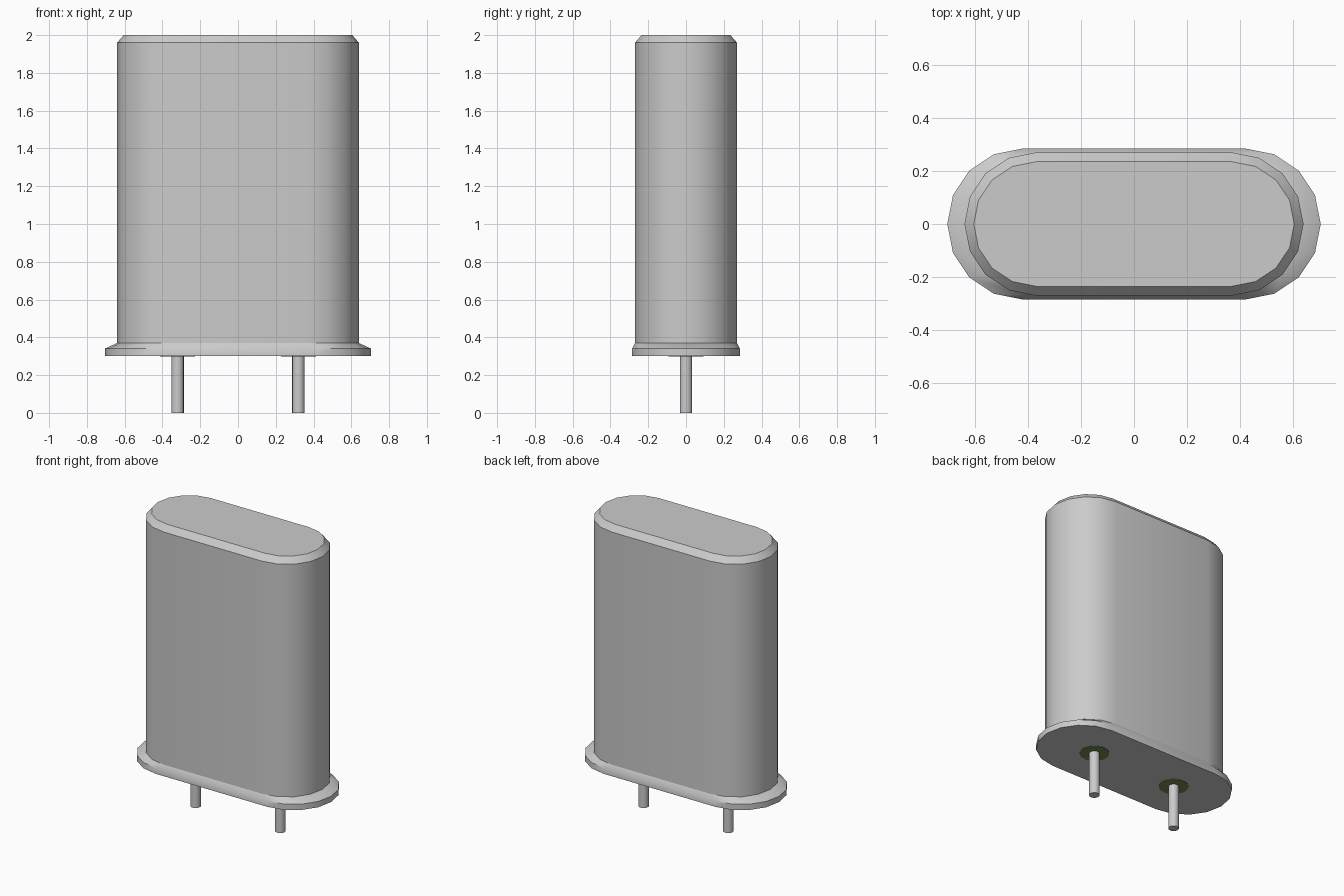
import bpy
import bmesh
import math

cube = bpy.data.objects.get("Cube")
if cube:
    bpy.data.objects.remove(cube, do_unlink=True)


def material(name, rgb):
    mat = bpy.data.materials.new(name)
    mat.use_nodes = True
    mat.diffuse_color = (*rgb, 1)
    mat.node_tree.nodes["Principled BSDF"].inputs["Base Color"].default_value = (*rgb, 1)
    return mat


METAL = material("light grey metal", (0.60, 0.60, 0.60))
GLASS = material("dark green glass", (0.17, 0.25, 0.08))


def oval(half_straight, radius, z, steps=8):
    """Outline with straight sides and round ends, counter-clockwise."""
    ring = []
    for side, start in ((1, -math.pi / 2), (-1, math.pi / 2)):
        for i in range(steps + 1):
            a = start + math.pi * i / steps
            ring.append((side * half_straight + radius * math.cos(a), radius * math.sin(a), z))
    return ring


def loft(name, levels, mat):
    """Skin a stack of (half_straight, radius, z) ovals and cap both ends."""
    bm = bmesh.new()
    rings = [[bm.verts.new(p) for p in oval(*level)] for level in levels]
    count = len(rings[0])
    for low, high in zip(rings, rings[1:]):
        for i in range(count):
            j = (i + 1) % count
            bm.faces.new((low[i], low[j], high[j], high[i]))
    bm.faces.new(rings[0][::-1])
    bm.faces.new(rings[-1])
    bmesh.ops.recalc_face_normals(bm, faces=bm.faces)
    mesh = bpy.data.meshes.new(name)
    bm.to_mesh(mesh)
    bm.free()
    obj = bpy.data.objects.new(name, mesh)
    bpy.context.collection.objects.link(obj)
    finish(obj, mat)


def rod(name, x, radius, z0, z1, mat, sides=16):
    bpy.ops.mesh.primitive_cylinder_add(vertices=sides, radius=radius, depth=z1 - z0,
                                        location=(x, 0, (z0 + z1) / 2))
    bpy.context.object.name = name
    finish(bpy.context.object, mat)


def finish(obj, mat):
    obj.data.materials.append(mat)
    bpy.ops.object.select_all(action="DESELECT")
    obj.select_set(True)
    bpy.context.view_layer.objects.active = obj
    bpy.ops.object.shade_smooth_by_angle(angle=math.radians(30))


# Can with a chamfered top, standing on a flange with a sloped rim
loft("can", [(0.37, 0.27, 0.37), (0.37, 0.27, 1.96), (0.37, 0.235, 2.0)], METAL)
loft("base_flange", [(0.42, 0.285, 0.30), (0.42, 0.285, 0.34), (0.37, 0.27, 0.37)], METAL)

# Pins, each sealed into the base by a glass disc
for side, x in (("left", 0.32), ("right", -0.32)):
    rod(side + "_pin", x, 0.033, 0, 0.305, METAL)
    rod(side + "_glass_seal", x, 0.092, 0.298, 0.304, GLASS, 24)
